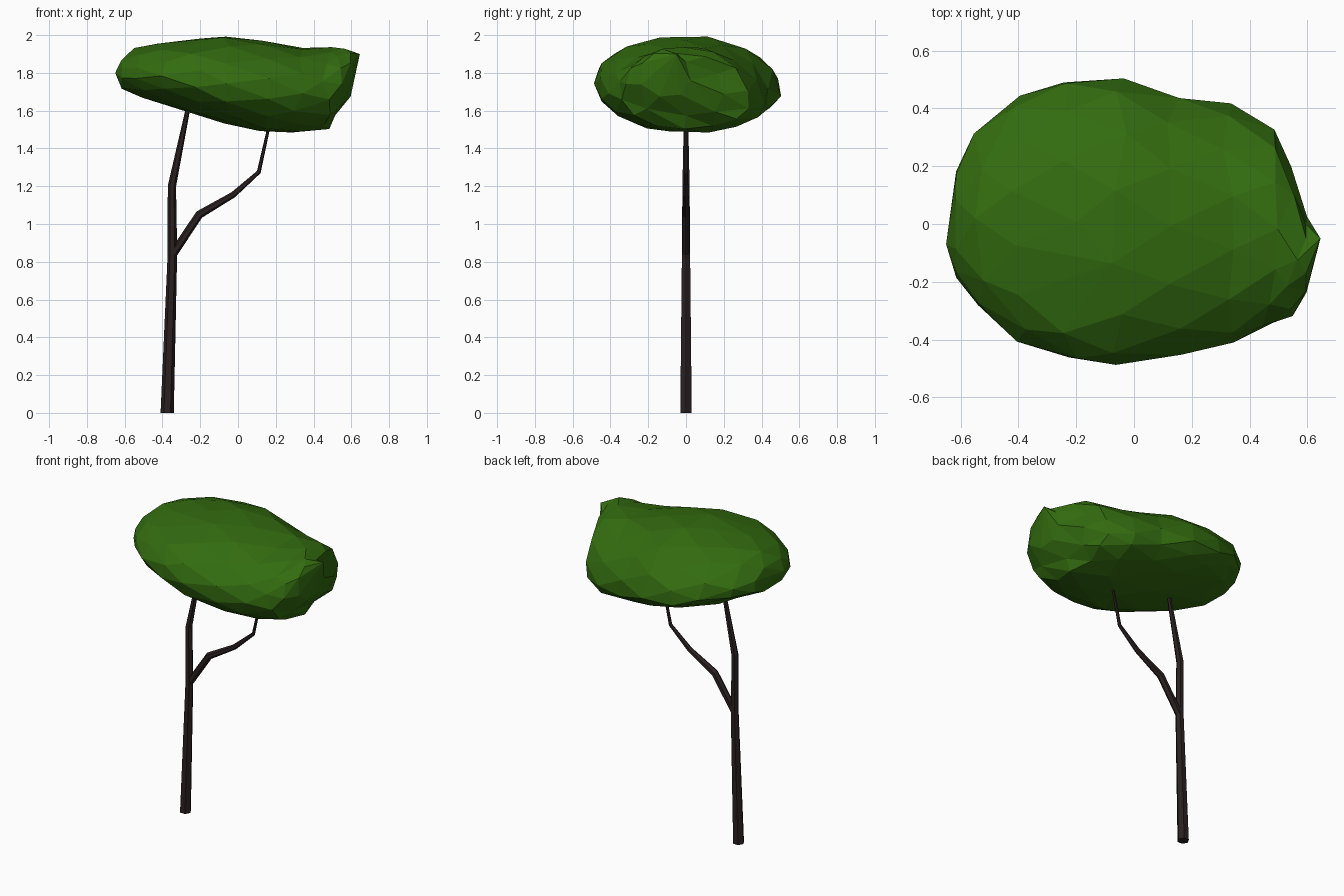
import bpy, bmesh, math, random
from mathutils import Vector

if "Cube" in bpy.data.objects:
    bpy.data.objects.remove(bpy.data.objects["Cube"], do_unlink=True)
random.seed(4)


def material(name, rgb):
    m = bpy.data.materials.new(name)
    m.use_nodes = True
    m.diffuse_color = (*rgb, 1)
    bsdf = m.node_tree.nodes["Principled BSDF"]
    bsdf.inputs["Base Color"].default_value = (*rgb, 1)
    bsdf.inputs["Roughness"].default_value = 0.9
    return m


def finish(name, bm, mat):
    bmesh.ops.recalc_face_normals(bm, faces=bm.faces)
    me = bpy.data.meshes.new(name)
    bm.to_mesh(me)
    bm.free()
    me.materials.append(mat)
    ob = bpy.data.objects.new(name, me)
    bpy.context.collection.objects.link(ob)
    return ob


def limb(name, path, mat, sides=6):
    """Tapered faceted tube through (x, z, radius) points in the plane y = 0."""
    bm = bmesh.new()
    pts = [Vector((x, 0, z)) for x, z, r in path]
    rings = []
    for i, p in enumerate(pts):
        before = (p - pts[i - 1]).normalized() if i else Vector()
        after = (pts[i + 1] - p).normalized() if i + 1 < len(pts) else Vector()
        across = Vector((0, 1, 0)).cross((before + after).normalized())
        if i == 0 and p.z == 0:
            across = Vector((1, 0, 0))      # level foot
        ring = []
        for k in range(sides):
            a = math.tau * k / sides
            off = across * math.cos(a) + Vector((0, math.sin(a), 0))
            ring.append(bm.verts.new(p + off * path[i][2]))
        rings.append(ring)
    for lo, hi in zip(rings, rings[1:]):
        for k in range(sides):
            n = (k + 1) % sides
            bm.faces.new((lo[k], lo[n], hi[n], hi[k]))
    bm.faces.new(rings[0])
    bm.faces.new(rings[-1])
    return finish(name, bm, mat)


bark = material("dark bark", (0.024, 0.015, 0.015))
leaf = material("leaf green", (0.033, 0.15, 0.005))

# Trunk and side branch
limb("trunk", [(-.375, 0, .035), (-.347, .85, .025), (-.35, 1.2, .022),
               (-.265, 1.61, .012), (-.25, 1.68, .01)], bark)
limb("side_branch", [(-.345, .84, .022), (-.205, 1.05, .022), (-.025, 1.155, .016),
                     (.11, 1.275, .011), (.158, 1.49, .008), (.165, 1.56, .008)], bark)

# Canopy: cross-sections along x as (x, front y, back y, top z, bottom z)
sections = [(-.615, -.19, .19, 1.88, 1.71), (-.54, -.29, .33, 1.935, 1.68),
            (-.4, -.41, .45, 1.965, 1.63), (-.22, -.49, .505, 1.99, 1.575),
            (-.05, -.505, .51, 2.0, 1.525), (.14, -.47, .455, 1.98, 1.485),
            (.32, -.42, .425, 1.94, 1.48), (.47, -.36, .345, 1.94, 1.50),
            (.53, -.32, .2, 1.94, 1.57), (.595, -.25, .03, 1.92, 1.67)]
N = 14
bm = bmesh.new()
rings = []
for i, (x, y0, y1, top, bottom) in enumerate(sections):
    ring = []
    end = i in (0, len(sections) - 1)
    for k in range(N):
        a = math.tau * (k + .5 * (i % 2)) / N
        c, s = math.cos(a), math.sin(a)
        t = (c + 1) / 2
        side = bottom + (top - bottom) * (.46 * (1 - t) + .32 * t)
        y = (y0 + y1) / 2 + c * (y1 - y0) / 2
        z = side + s * ((top - side) if s > 0 else (side - bottom))
        dx = 0 if end else random.uniform(-.025, .025)
        # slight dents make the facets uneven
        inward = random.uniform(0, .035)
        y += ((y0 + y1) / 2 - y) * inward
        z += (side - z) * inward
        ring.append(bm.verts.new((x + dx, y, z)))
    rings.append(ring)
for i, (lo, hi) in enumerate(zip(rings, rings[1:])):
    for k in range(N):
        n = (k + 1) % N
        if i % 2 == 0:
            bm.faces.new((lo[k], lo[n], hi[k]))
            bm.faces.new((lo[n], hi[n], hi[k]))
        else:
            bm.faces.new((lo[k], hi[n], hi[k]))
            bm.faces.new((lo[k], lo[n], hi[n]))
for ring, tip in ((rings[0], (-.65, -.07, 1.8)), (rings[-1], (.645, -.05, 1.9))):
    v = bm.verts.new(tip)
    for k in range(N):
        bm.faces.new((ring[k], ring[(k + 1) % N], v))
canopy = finish("canopy", bm, leaf)

# Merge the smallest facets into larger, less regular ones
dec = canopy.modifiers.new("larger_facets", 'DECIMATE')
dec.ratio = 0.8
